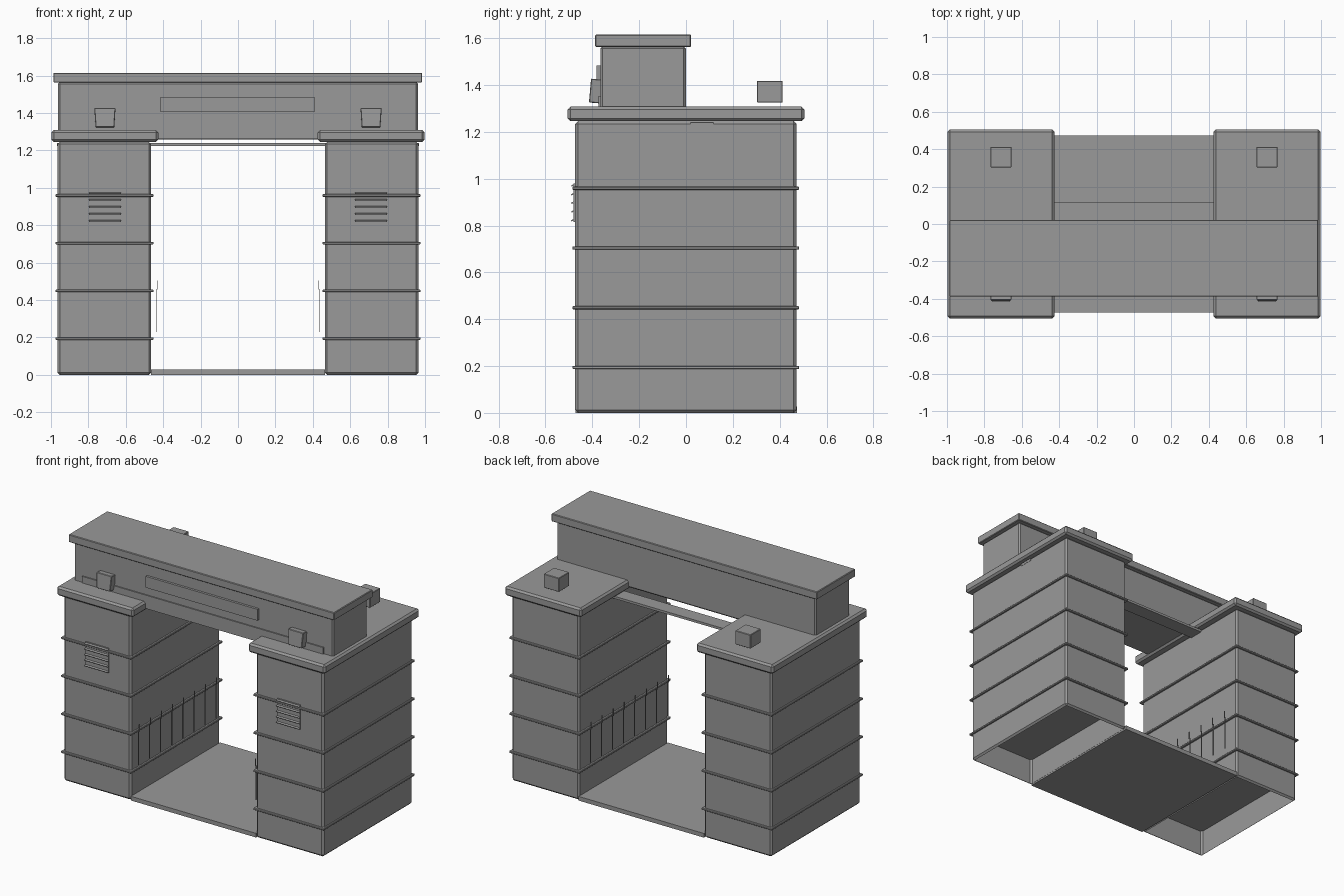
import bpy, bmesh, math
from mathutils import Matrix, Vector

cube = bpy.data.objects.get("Cube")
if cube:
    bpy.data.objects.remove(cube, do_unlink=True)

grey = bpy.data.materials.new("plain_grey")
grey.use_nodes = True
COLOUR = (0.32, 0.32, 0.32, 1)
grey.diffuse_color = COLOUR
grey.node_tree.nodes["Principled BSDF"].inputs["Base Color"].default_value = COLOUR


def box(name, x, y, z, bevel=0, tilt=0, taper=1, open_bottom=False):
    """Box from (min, max) ranges; taper narrows the base, tilt turns about x."""
    centre = Vector([(a + b) / 2 for a, b in (x, y, z)])
    size = [abs(b - a) for a, b in (x, y, z)]
    bm = bmesh.new()
    bmesh.ops.create_cube(bm, size=1)
    for v in bm.verts:
        v.co = Vector([c * s for c, s in zip(v.co, size)])
        if v.co.z < 0:
            v.co.x *= taper
    if bevel:
        bmesh.ops.bevel(bm, geom=bm.edges[:], offset=bevel, segments=1,
                        affect='EDGES')
    if open_bottom:
        low = [f for f in bm.faces if f.normal.z < -0.9]
        bmesh.ops.delete(bm, geom=low, context='FACES')
    bm.transform(Matrix.Translation(centre) @ Matrix.Rotation(math.radians(tilt), 4, 'X'))
    mesh = bpy.data.meshes.new(name)
    bm.to_mesh(mesh)
    bm.free()
    mesh.materials.append(grey)
    obj = bpy.data.objects.new(name, mesh)
    bpy.context.collection.objects.link(obj)
    return obj


def span(side, inner, outer):
    """Range in x mirrored to the chosen side."""
    return tuple(sorted((side * inner, side * outer)))


for side, label in ((1, "left"), (-1, "right")):
    # Hollow tower, open underneath, with a heavy cap
    box(label + "_tower", span(side, 0.465, 0.965), (-0.473, 0.472), (0, 1.246),
        bevel=0.012, open_bottom=True)
    box(label + "_tower_cap", span(side, 0.426, 0.997), (-0.505, 0.505),
        (1.246, 1.308), bevel=0.012)

    # Slabs that show as bands around the tower
    for i in range(4):
        z = 0.194 + 0.255 * i
        box(f"{label}_band_{i + 1}", span(side, 0.452, 0.976), (-0.485, 0.483),
            (z - 0.007, z + 0.007), bevel=0.003)

    # Louvred vent
    vent = span(side, 0.626, 0.797)
    box(label + "_vent_plate", vent, (-0.48, -0.472), (0.815, 0.98))
    for i in range(5):
        z = 0.824 + 0.037 * i
        box(f"{label}_vent_slat_{i + 1}", vent, (-0.49, -0.474),
            (z - 0.003, z + 0.003), tilt=25)

    # Row of thin uprights along the passage wall
    for i in range(8):
        y = -0.43 + 0.117 * i
        box(f"{label}_upright_{i + 1}", span(side, 0.435, 0.439),
            (y - 0.003, y + 0.003), (0.23, 0.46))
        box(f"{label}_upright_tip_{i + 1}", span(side, 0.43, 0.434),
            (y - 0.003, y + 0.003), (0.455, 0.505))

    # Lamps on the front of the beam and on the rear of the cap
    box(label + "_front_lamp", span(side, 0.655, 0.768), (-0.41, -0.36),
        (1.323, 1.425), bevel=0.003, tilt=-5, taper=0.88)
    box(label + "_rear_lamp", span(side, 0.655, 0.768), (0.303, 0.413),
        (1.325, 1.418), bevel=0.003)

# Bridge beam and roof
box("beam", (-0.963, 0.963), (-0.366, 0), (1.258, 1.565), bevel=0.01)
box("beam_roof", (-0.987, 0.985), (-0.388, 0.022), (1.563, 1.615), bevel=0.004)
box("beam_sign_panel", (-0.418, 0.412), (-0.382, -0.36), (1.407, 1.483))
box("beam_lower_strip", (-0.898, 0.894), (-0.374, -0.36), (1.262, 1.352))

# Rail behind the beam and passage floor
box("rear_rail", (-0.967, 0.967), (0.02, 0.118), (1.224, 1.24))
box("passage_floor", (-0.465, 0.465), (-0.472, 0.474), (0, 0.028))
